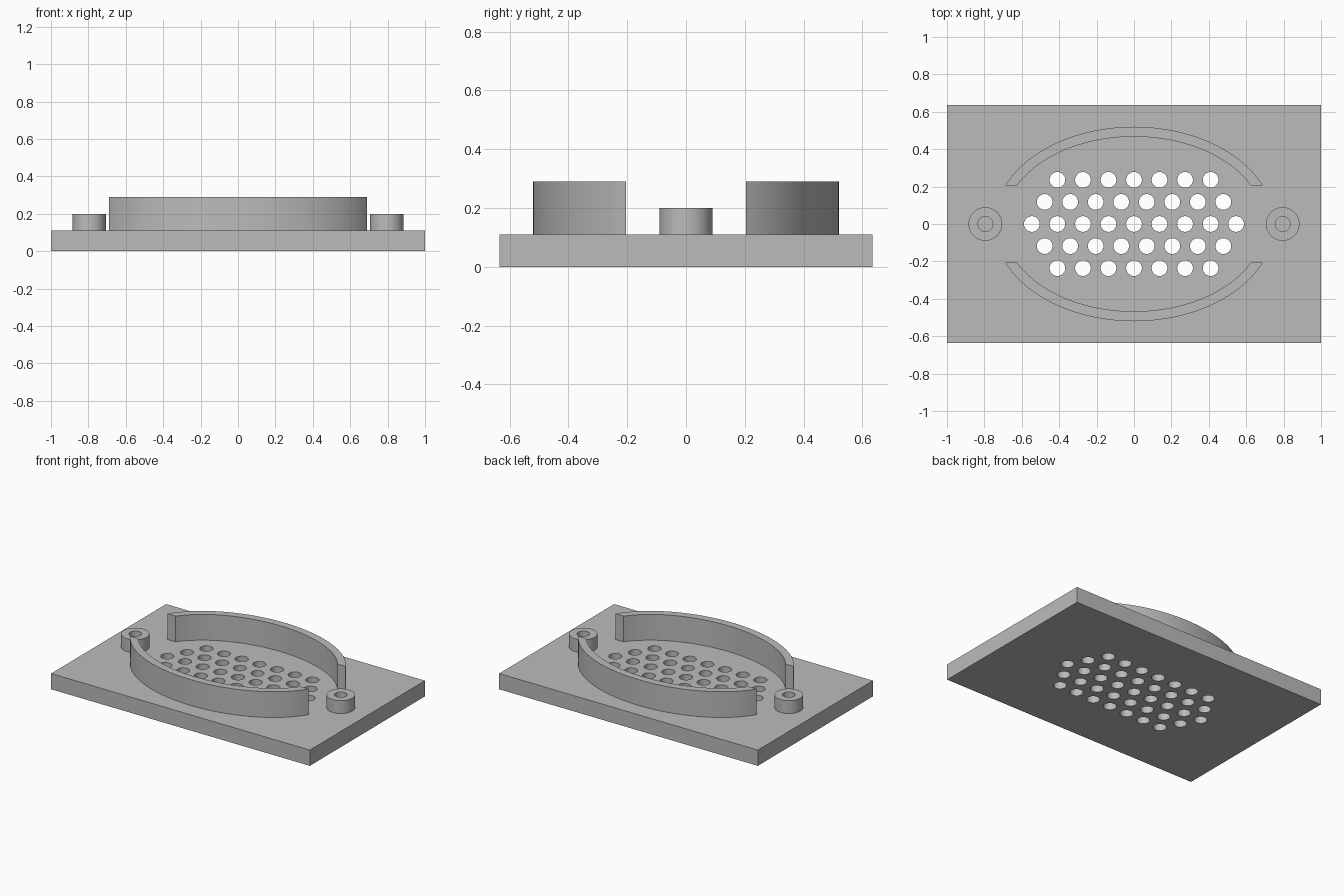
import bpy
import bmesh
from math import asin, cos, pi, sin
from mathutils import Matrix

PLATE_TOP = 0.11
WALL_TOP = 0.29
BOSS_TOP = 0.20

default = bpy.data.objects.get("Cube")
if default:
    bpy.data.objects.remove(default, do_unlink=True)

grey = bpy.data.materials.new("light grey")
grey.use_nodes = True
grey.diffuse_color = (0.5, 0.5, 0.5, 1)
grey.node_tree.nodes["Principled BSDF"].inputs["Base Color"].default_value = (0.5, 0.5, 0.5, 1)


def make_object(name, bm):
    bmesh.ops.recalc_face_normals(bm, faces=bm.faces)
    mesh = bpy.data.meshes.new(name)
    bm.to_mesh(mesh)
    bm.free()
    mesh.materials.append(grey)
    obj = bpy.data.objects.new(name, mesh)
    bpy.context.collection.objects.link(obj)
    return obj


def activate(obj):
    bpy.ops.object.select_all(action='DESELECT')
    obj.select_set(True)
    bpy.context.view_layer.objects.active = obj


def smooth(obj):
    activate(obj)
    bpy.ops.object.shade_smooth_by_angle(angle=0.6)


# Base plate
bm = bmesh.new()
bmesh.ops.create_cube(bm, size=1, matrix=Matrix.Translation((0, 0, PLATE_TOP / 2))
                      @ Matrix.Diagonal((2, 1.27, PLATE_TOP, 1)))
plate = make_object("base_plate", bm)

# Staggered grid of through holes, nine in the middle row
bm = bmesh.new()
for row in range(-2, 3):
    count = 9 - abs(row)
    for i in range(count):
        x = (i - (count - 1) / 2) * 0.1365
        bmesh.ops.create_cone(bm, cap_ends=True, segments=32, radius1=0.042, radius2=0.042,
                              depth=0.4, matrix=Matrix.Translation((x, row * 0.118, 0.05)))
cutter = make_object("hole_cutter", bm)
cutter.hide_render = True
cut = plate.modifiers.new("holes", 'BOOLEAN')
cut.operation = 'DIFFERENCE'
cut.solver = 'EXACT'
cut.object = cutter
activate(plate)
bpy.ops.object.modifier_apply(modifier=cut.name)
bpy.data.objects.remove(cutter, do_unlink=True)
smooth(plate)


# Curved walls: elliptical arcs cut off flat at the ends
def arc(rx, ry, end_y, steps=48):
    start = asin(end_y / ry)
    angles = [start + (pi - 2 * start) * i / steps for i in range(steps + 1)]
    return [(rx * cos(a), ry * sin(a)) for a in angles]


def curved_wall(name, side):
    bm = bmesh.new()
    outer, inner = arc(0.75, 0.52, 0.205), arc(0.697, 0.467, 0.205)
    rings = []
    for (ox, oy), (ix, iy) in zip(outer, inner):
        rings.append([bm.verts.new((x, y * side, z)) for x, y, z in (
            (ox, oy, PLATE_TOP), (ox, oy, WALL_TOP), (ix, iy, WALL_TOP), (ix, iy, PLATE_TOP))])
    for a, b in zip(rings, rings[1:]):
        for k in range(4):
            n = (k + 1) % 4
            bm.faces.new((a[k], a[n], b[n], b[k]))
    bm.faces.new(rings[0])
    bm.faces.new(rings[-1])
    smooth(make_object(name, bm))


curved_wall("front_wall", -1)
curved_wall("back_wall", 1)


# Screw bosses with blind holes
def boss(name, x, segments=48):
    bm = bmesh.new()
    profile = ((0.09, PLATE_TOP), (0.09, BOSS_TOP), (0.04, BOSS_TOP), (0.04, PLATE_TOP))
    rings = []
    for r, z in profile:
        rings.append([bm.verts.new((x + r * cos(2 * pi * i / segments),
                                    r * sin(2 * pi * i / segments), z))
                      for i in range(segments)])
    for a, b in zip(rings, rings[1:] + rings[:1]):
        for i in range(segments):
            n = (i + 1) % segments
            bm.faces.new((a[i], a[n], b[n], b[i]))
    smooth(make_object(name, bm))


boss("left_boss", 0.795)
boss("right_boss", -0.795)
